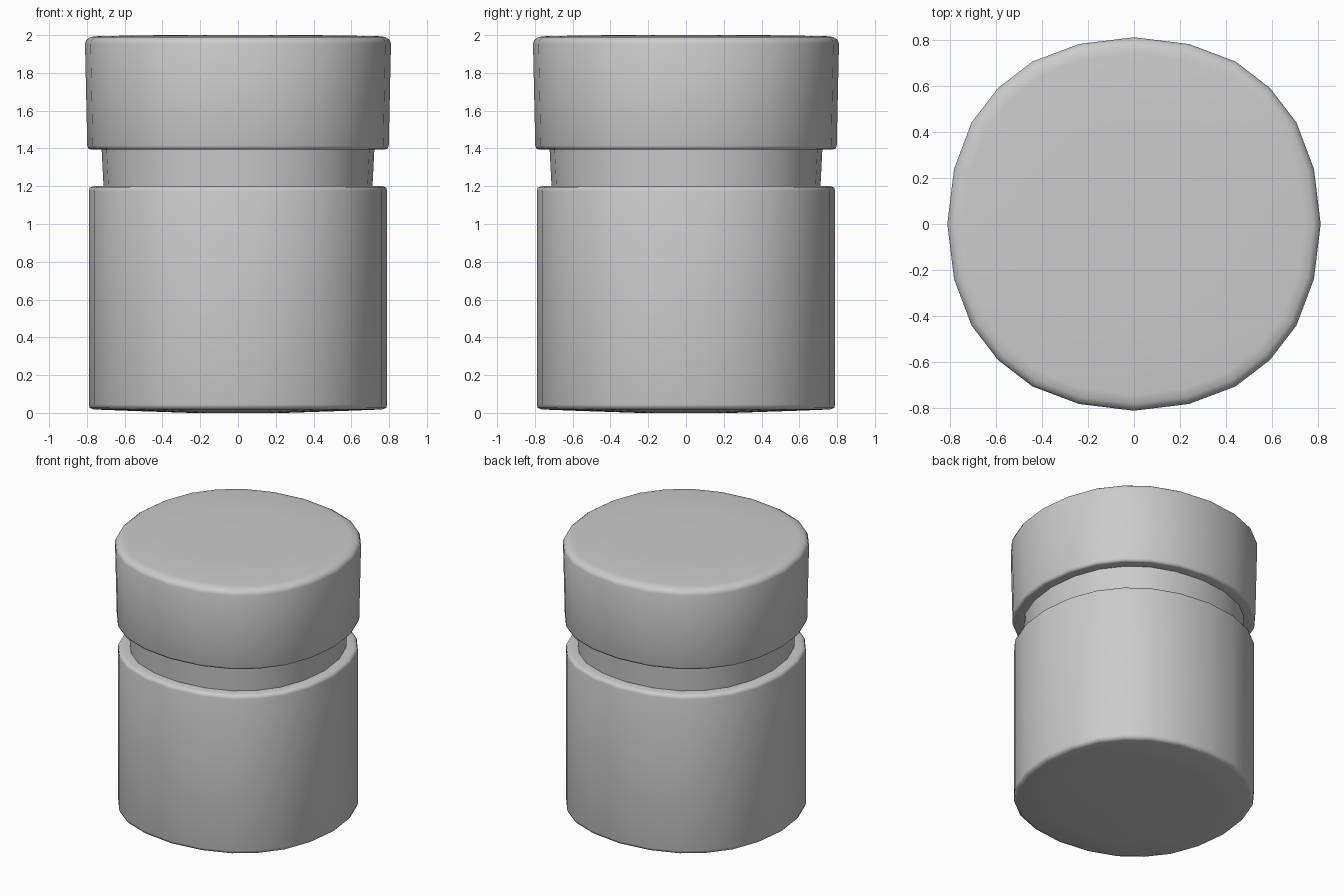
import bpy, bmesh, math

if "Cube" in bpy.data.objects:
    bpy.data.objects.remove(bpy.data.objects["Cube"])

# 24-sided, slightly squared ring: (angle in degrees, relative radius) for one quarter
QUARTER = [(0, 1.0), (17, 1.008), (32, 1.026), (45, 1.03), (58, 1.026), (73, 1.008)]
RING = [(math.radians(a + 90 * q), r) for q in range(4) for a, r in QUARTER]


def turned_part(name, profile, cap_start=False, cap_end=False):
    """Sweep a (radius, z) profile around the squared ring."""
    bm = bmesh.new()
    rings = [[bm.verts.new((r * k * math.cos(a), r * k * math.sin(a), z)) for a, k in RING]
             for r, z in profile]
    n = len(RING)
    for lo, hi in zip(rings, rings[1:]):
        for i in range(n):
            j = (i + 1) % n
            bm.faces.new((lo[i], lo[j], hi[j], hi[i]))
    if cap_start:
        bm.faces.new(rings[0][::-1])
    if cap_end:
        bm.faces.new(rings[-1])
    me = bpy.data.meshes.new(name)
    bm.to_mesh(me)
    bm.free()
    ob = bpy.data.objects.new(name, me)
    bpy.context.collection.objects.link(ob)
    bpy.ops.object.select_all(action='DESELECT')
    ob.select_set(True)
    bpy.context.view_layer.objects.active = ob
    bpy.ops.object.shade_smooth_by_angle(angle=math.radians(60))
    return ob


# Jar body with shallow domed base, rounded shoulder and narrow neck
turned_part("jar_body", [
    (0.25, 0.0), (0.55, 0.01), (0.76, 0.018), (0.785, 0.026), (0.79, 0.045),
    (0.79, 1.175), (0.785, 1.192), (0.765, 1.2),
    (0.712, 1.2), (0.722, 1.395)], cap_start=True)

# Lid, flaring slightly upward, with rounded rims
turned_part("lid", [
    (0.722, 1.395), (0.78, 1.395), (0.793, 1.4), (0.798, 1.415),
    (0.81, 1.955), (0.803, 1.975), (0.78, 1.99), (0.74, 1.995), (0.4, 2.0)],
    cap_end=True)
